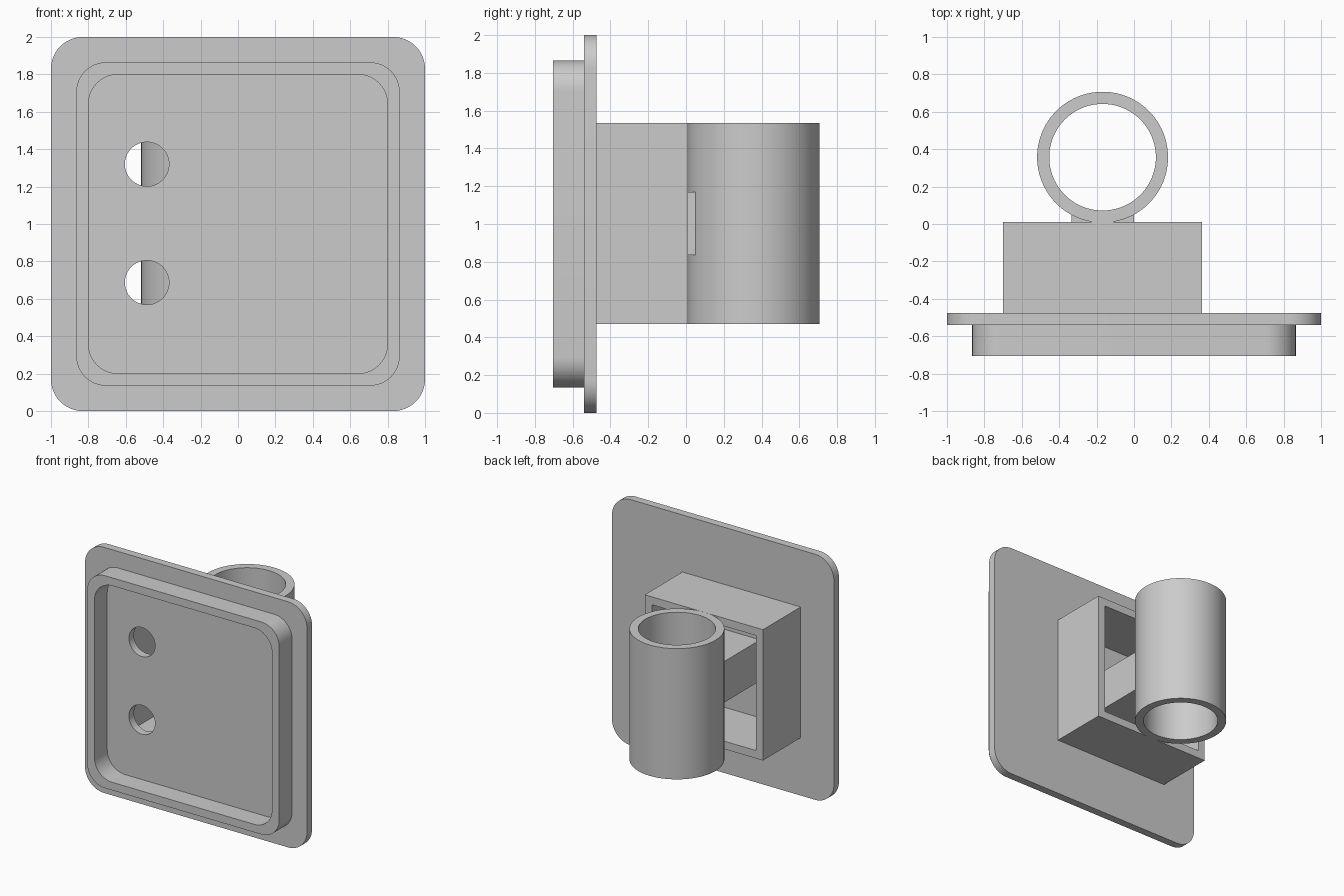
import bpy, bmesh, math
from mathutils import Matrix, Vector

cube = bpy.data.objects.get("Cube")
if cube:
    bpy.data.objects.remove(cube, do_unlink=True)

grey = bpy.data.materials.new("plain grey")
grey.use_nodes = True
GREY = (0.6, 0.6, 0.6, 1)
grey.diffuse_color = GREY
grey.node_tree.nodes["Principled BSDF"].inputs["Base Color"].default_value = GREY


def rounded_square(half, radius, steps=12):
    """Outline in x/z around the plate centre; radius 0 gives sharp corners."""
    if radius == 0:
        return [(half, half), (-half, half), (-half, -half), (half, -half)]
    pts = []
    for q, (sx, sz) in enumerate([(1, 1), (-1, 1), (-1, -1), (1, -1)]):
        for i in range(steps + 1):
            a = math.pi / 2 * (q + i / steps)
            pts.append((sx * (half - radius) + radius * math.cos(a),
                        sz * (half - radius) + radius * math.sin(a)))
    return pts


def circle(radius, steps=96):
    return [(radius * math.cos(2 * math.pi * i / steps),
             radius * math.sin(2 * math.pi * i / steps)) for i in range(steps)]


def extrude(name, outer, length, matrix, inner=None):
    """Solid or hollow prism along local z; inner has as many points as outer."""
    bm = bmesh.new()
    ring = lambda pts, h: [bm.verts.new((u, v, h)) for u, v in pts]
    loops = [ring(outer, 0), ring(outer, length)]
    if inner:
        loops += [ring(inner, length), ring(inner, 0)]
        pairs = list(zip(loops, loops[1:] + loops[:1]))
    else:
        pairs = [(loops[0], loops[1])]
        bm.faces.new(loops[0])
        bm.faces.new(loops[1])
    n = len(outer)
    for a, b in pairs:
        for i in range(n):
            j = (i + 1) % n
            bm.faces.new((a[i], a[j], b[j], b[i]))
    bmesh.ops.transform(bm, matrix=matrix, verts=bm.verts)
    bmesh.ops.recalc_face_normals(bm, faces=bm.faces)
    mesh = bpy.data.meshes.new(name)
    bm.to_mesh(mesh)
    bm.free()
    mesh.materials.append(grey)
    obj = bpy.data.objects.new(name, mesh)
    bpy.context.collection.objects.link(obj)
    return obj


def along_y(x, y, z):
    """Local (u, v, height) becomes (x, z, y)."""
    return Matrix.Translation((x, y, z)) @ Matrix(
        ((1, 0, 0, 0), (0, 0, 1, 0), (0, 1, 0, 0), (0, 0, 0, 1)))


FRONT, PLATE, BACK, BOX_END = -0.705, -0.54, -0.475, 0.01
MID_X = -0.168

# Wall plate with two cable holes
plate = extrude("wall_plate", rounded_square(1, 0.17), BACK - PLATE,
                along_y(0, PLATE, 1))
for i, z in enumerate((0.687, 1.32)):
    cutter = extrude(f"hole_cutter_{i + 1}", circle(0.118, 64), 0.2,
                     along_y(-0.487, PLATE - 0.06, z))
    cutter.hide_render = True
    cutter.hide_set(True)
    cutter.display_type = 'WIRE'
    mod = plate.modifiers.new("hole", 'BOOLEAN')
    mod.operation, mod.solver, mod.object = 'DIFFERENCE', 'EXACT', cutter
# Bake the holes and drop the cutters
bpy.context.view_layer.update()
baked = bpy.data.meshes.new_from_object(
    plate.evaluated_get(bpy.context.evaluated_depsgraph_get()))
cutters = [m.object for m in plate.modifiers]
plate.modifiers.clear()
plate.data = baked
for c in cutters:
    bpy.data.objects.remove(c, do_unlink=True)

# Raised rim on the front
rim = extrude("front_rim", rounded_square(0.865, 0.16), PLATE - FRONT,
              along_y(0, FRONT, 1), rounded_square(0.8, 0.16))

# Open box frame on the back, and the square arm inside it
extrude("box_frame", rounded_square(0.5325, 0), BOX_END - BACK,
        along_y(MID_X, BACK, 1.003), rounded_square(0.468, 0))
extrude("support_arm", rounded_square(0.167, 0), 0.065 - BACK,
        along_y(MID_X, BACK, 1.003))

# Upright tube
tube = extrude("upright_tube", circle(0.35), 1.065,
               Matrix.Translation((MID_X, 0.357, 0.47)), circle(0.285))

# Smooth the curved walls, keep edges sharp
for obj in (plate, rim, tube):
    bpy.ops.object.select_all(action='DESELECT')
    obj.select_set(True)
    bpy.context.view_layer.objects.active = obj
    bpy.ops.object.shade_smooth_by_angle(angle=math.radians(30))
